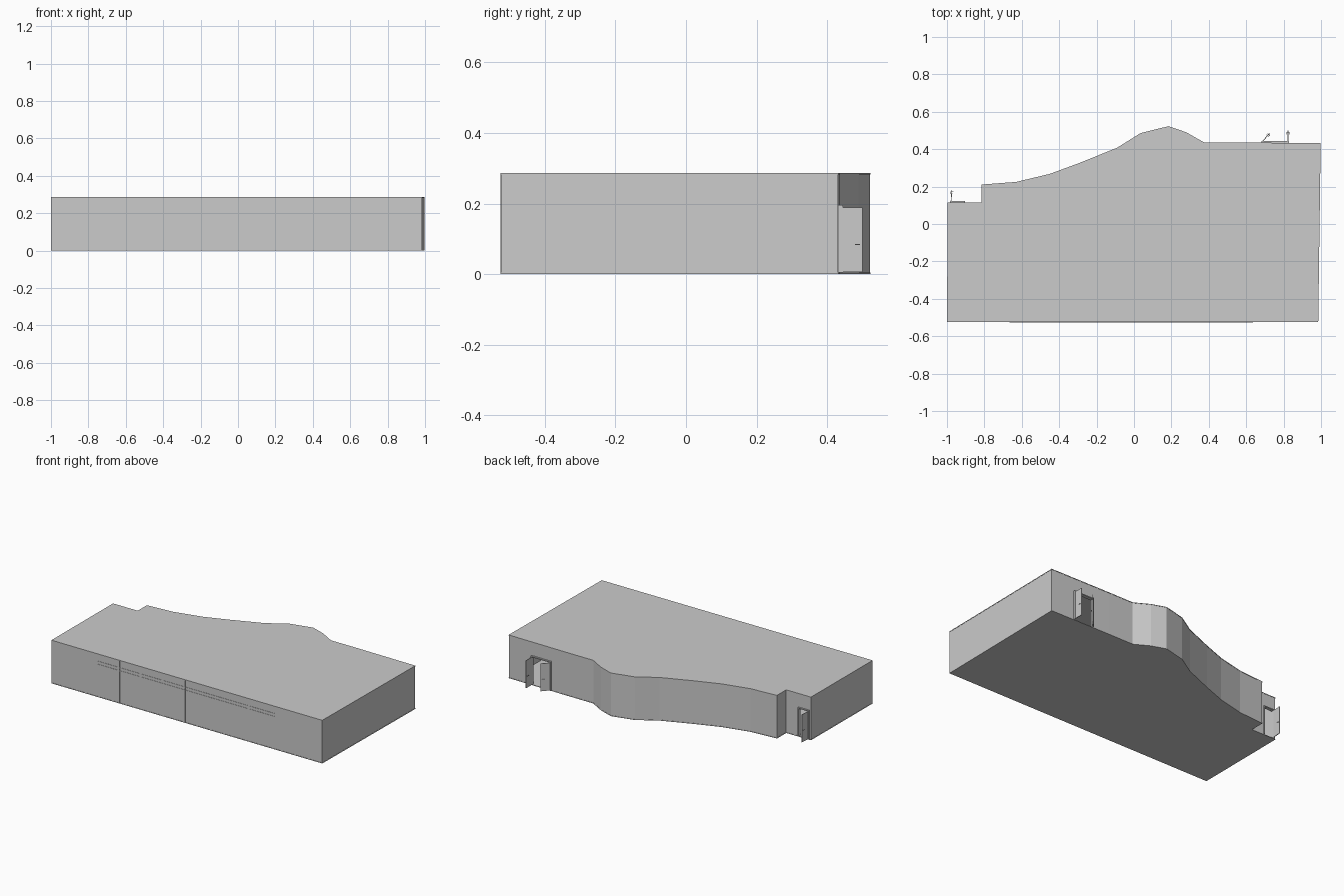
import bpy, bmesh, math
from mathutils import Vector

if "Cube" in bpy.data.objects:
    bpy.data.objects.remove(bpy.data.objects["Cube"])

H, SLAB, WALL, DOOR_H = 0.286, 0.004, 0.016, 0.192

# Plan outline, counter-clockwise from the front left corner
OUTLINE = [Vector(p) for p in [
    (-1.0, -0.525), (0.985, -0.525), (0.998, 0.432), (0.56, 0.436), (0.375, 0.436),
    (0.28, 0.49), (0.185, 0.523), (0.035, 0.486), (-0.09, 0.408), (-0.29, 0.327),
    (-0.45, 0.268), (-0.63, 0.225), (-0.815, 0.211), (-0.815, 0.115), (-0.996, 0.115)]]


def prism(name, pts, z0, z1):
    """Vertical prism over a plan polygon."""
    bm = bmesh.new()
    face = bm.faces.new([bm.verts.new((p[0], p[1], z0)) for p in pts])
    top = bmesh.ops.extrude_face_region(bm, geom=[face])["geom"]
    bmesh.ops.translate(bm, vec=(0, 0, z1 - z0),
                        verts=[v for v in top if isinstance(v, bmesh.types.BMVert)])
    bmesh.ops.recalc_face_normals(bm, faces=bm.faces)
    mesh = bpy.data.meshes.new(name)
    bm.to_mesh(mesh)
    bm.free()
    ob = bpy.data.objects.new(name, mesh)
    bpy.context.collection.objects.link(ob)
    return ob


def box(name, x0, x1, y0, y1, z0, z1):
    return prism(name, [(x0, y0), (x1, y0), (x1, y1), (x0, y1)], z0, z1)


def inset(pts, d):
    """Mitred inward offset of a counter-clockwise outline."""
    out = []
    for i, p in enumerate(pts):
        a = (p - pts[i - 1]).normalized()
        b = (pts[(i + 1) % len(pts)] - p).normalized()
        na, nb = Vector((-a.y, a.x)), Vector((-b.y, b.x))
        out.append(p + (na + nb) * d / (1 + na.dot(nb)))
    return out


# Floor and roof slabs, with the walls set back a hair
prism("floor", OUTLINE, 0, SLAB)
prism("roof", OUTLINE, H - SLAB, H)
outer = inset(OUTLINE, 0.0015)
inner = inset(OUTLINE, WALL)

# Wall panels; door openings are given as x ranges on their wall
OPENINGS = {2: (0.825, 0.685), 13: (-0.908, -0.98)}
n = len(OUTLINE)
for i in range(n):
    j = (i + 1) % n
    a, b, ia, ib = outer[i], outer[j], inner[i], inner[j]
    if i not in OPENINGS:
        prism(f"wall_panel_{i}", [a, b, ib, ia], SLAB, H - SLAB)
        continue
    o = [a.lerp(b, (x - a.x) / (b.x - a.x)) for x in OPENINGS[i]]
    q = [ia.lerp(ib, (x - ia.x) / (ib.x - ia.x)) for x in OPENINGS[i]]
    prism(f"wall_side_a_{i}", [a, o[0], q[0], ia], SLAB, H - SLAB)
    prism(f"wall_side_b_{i}", [o[1], b, ib, q[1]], SLAB, H - SLAB)
    prism(f"wall_lintel_{i}", [o[0], o[1], q[1], q[0]], DOOR_H, H - SLAB)


def door_frame(name, x0, x1, y):
    t, y0, y1 = 0.004, y - 0.012, y + 0.008
    box(name + "_jamb_left", x0 - t, x0 + t / 2, y0, y1, SLAB, DOOR_H + t)
    box(name + "_jamb_right", x1 - t / 2, x1 + t, y0, y1, SLAB, DOOR_H + t)
    box(name + "_head", x0 + t / 2, x1 - t / 2, y0, y1, DOOR_H - t / 2, DOOR_H + t)


def door_leaf(name, x, y, angle, length):
    """Open leaf hinged at (x, y) with a lever handle on each face."""
    parts = [box(name, 0, length, -0.002, 0.002, 0.006, DOOR_H - 0.003)]
    for s in (-1, 1):
        y0, y1 = sorted((s * 0.002, s * 0.008))
        parts.append(box(name + "_handle_stem", length - 0.01, length - 0.007, y0, y1, 0.083, 0.086))
        y0, y1 = sorted((s * 0.006, s * 0.008))
        parts.append(box(name + "_handle_lever", length - 0.021, length - 0.007, y0, y1, 0.083, 0.086))
    for ob in parts:
        ob.location = (x, y, 0)
        ob.rotation_euler.z = math.radians(angle)


# Double door on the right, single door in the left recess
door_frame("double_door_frame", 0.685, 0.825, 0.436)
door_leaf("double_door_leaf_right", 0.823, 0.442, 90, 0.058)
door_leaf("double_door_leaf_left", 0.687, 0.442, 48, 0.058)
door_frame("single_door_frame", -0.98, -0.908, 0.115)
door_leaf("single_door_leaf", -0.978, 0.121, 86, 0.06)

# Slim joints and a pair of long rails on the front wall
for x in (-0.505, -0.345, -0.185, -0.025, 0.45):
    box("front_joint", x - 0.005, x + 0.005, -0.525, -0.522, SLAB, H - SLAB)
for z in (0.216, 0.236):
    box("front_rail", -0.665, 0.635, -0.5253, -0.522, z - 0.002, z + 0.002)
